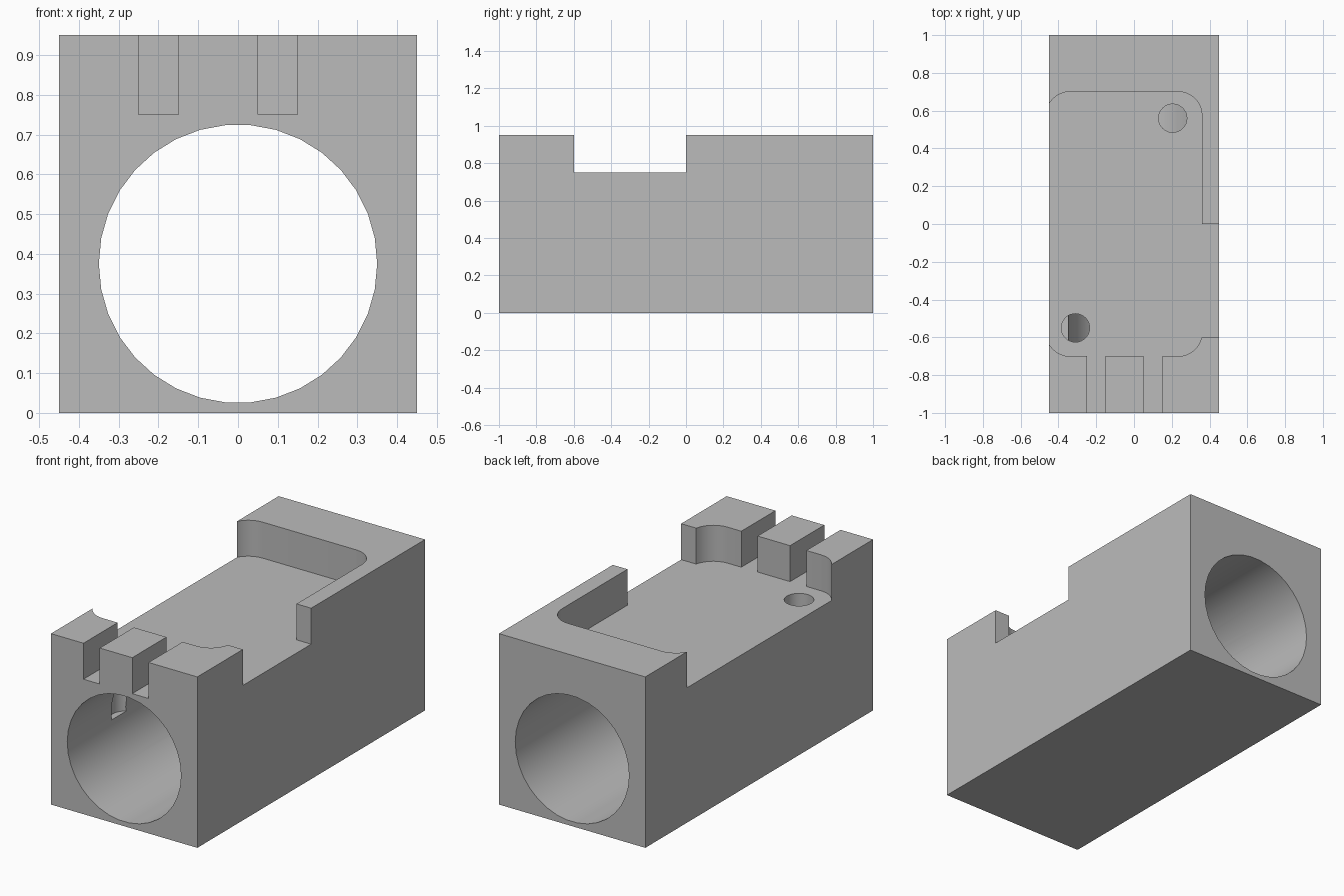
import bpy, bmesh, math
from mathutils import Vector

if "Cube" in bpy.data.objects:
    bpy.data.objects.remove(bpy.data.objects["Cube"], do_unlink=True)

WIDTH, LENGTH, HEIGHT = 0.9, 2.0, 0.95
FLOOR = 0.75            # level of the recess and the slots

grey = bpy.data.materials.new("plain grey")
grey.use_nodes = True
colour = (0.5, 0.5, 0.5, 1)
grey.diffuse_color = colour
grey.node_tree.nodes["Principled BSDF"].inputs["Base Color"].default_value = colour


def prism(name, outline, direction):
    """Closed solid swept from a flat outline."""
    bm = bmesh.new()
    face = bm.faces.new([bm.verts.new(p) for p in outline])
    swept = bmesh.ops.extrude_face_region(bm, geom=[face])["geom"]
    bmesh.ops.translate(bm, vec=direction,
                        verts=[v for v in swept if isinstance(v, bmesh.types.BMVert)])
    bmesh.ops.recalc_face_normals(bm, faces=bm.faces)
    mesh = bpy.data.meshes.new(name)
    bm.to_mesh(mesh)
    bm.free()
    obj = bpy.data.objects.new(name, mesh)
    bpy.context.collection.objects.link(obj)
    mesh.materials.append(grey)
    return obj


def box(name, x0, x1, y0, y1, z0, z1):
    return prism(name, [(x0, y0, z0), (x1, y0, z0), (x1, y1, z0), (x0, y1, z0)],
                 Vector((0, 0, z1 - z0)))


def rounded_box(name, x0, x1, y0, y1, z0, z1, radius, steps=8):
    corners = [(x1 - radius, y1 - radius), (x0 + radius, y1 - radius),
               (x0 + radius, y0 + radius), (x1 - radius, y0 + radius)]
    outline = []
    for i, (cx, cy) in enumerate(corners):
        for s in range(steps + 1):
            a = math.pi / 2 * (i + s / steps)
            outline.append((cx + radius * math.cos(a), cy + radius * math.sin(a), z0))
    return prism(name, outline, Vector((0, 0, z1 - z0)))


def circle(radius, sides):
    angles = [math.tau * i / sides for i in range(sides)]
    return [(radius * math.cos(a), radius * math.sin(a)) for a in angles]


# Solid block
body = box("block_body", -WIDTH / 2, WIDTH / 2, -LENGTH / 2, LENGTH / 2, 0, HEIGHT)

# Recess with rounded corners, open along the model's right side
cutters = [rounded_box("recess_cutter", -0.465, 0.36, -0.7, 0.7, FLOOR, 1.1, 0.125)]

# Gap in the wall on the model's left side
cutters.append(box("side_gap_cutter", 0.3, 0.6, -0.6, 0, FLOOR, 1.1))

# Two slots through the front wall
for x in (-0.2, 0.1):
    cutters.append(box("slot_cutter", x - 0.05, x + 0.05, -1.1, -0.65, FLOOR, 1.1))

# Bore running the full length
cutters.append(prism("bore_cutter", [(x, -1.1, 0.375 + z) for x, z in circle(0.35, 34)],
                     Vector((0, 2.2, 0))))

# Two blind holes in the recess floor, breaking into the bore
for cx, cy in ((0.205, 0.56), (-0.31, -0.55)):
    cutters.append(prism("pin_hole_cutter",
                         [(cx + x, cy + y, 0.35) for x, y in circle(0.075, 32)],
                         Vector((0, 0, 0.6))))

# Carve the block
bpy.context.view_layer.objects.active = body
for cutter in cutters:
    cutter.hide_render = True
    cut = body.modifiers.new("carve", "BOOLEAN")
    cut.operation = "DIFFERENCE"
    cut.solver = "EXACT"
    cut.object = cutter
    bpy.ops.object.modifier_apply(modifier=cut.name)
for cutter in cutters:
    bpy.data.objects.remove(cutter, do_unlink=True)

# Merge leftover flat splits, then shade the round walls smoothly
bm = bmesh.new()
bm.from_mesh(body.data)
bmesh.ops.remove_doubles(bm, verts=bm.verts, dist=0.0001)
bmesh.ops.dissolve_limit(bm, angle_limit=0.01, verts=bm.verts, edges=bm.edges)
bm.to_mesh(body.data)
bm.free()

bpy.ops.object.select_all(action="DESELECT")
body.select_set(True)
bpy.ops.object.shade_smooth_by_angle(angle=math.radians(30))
